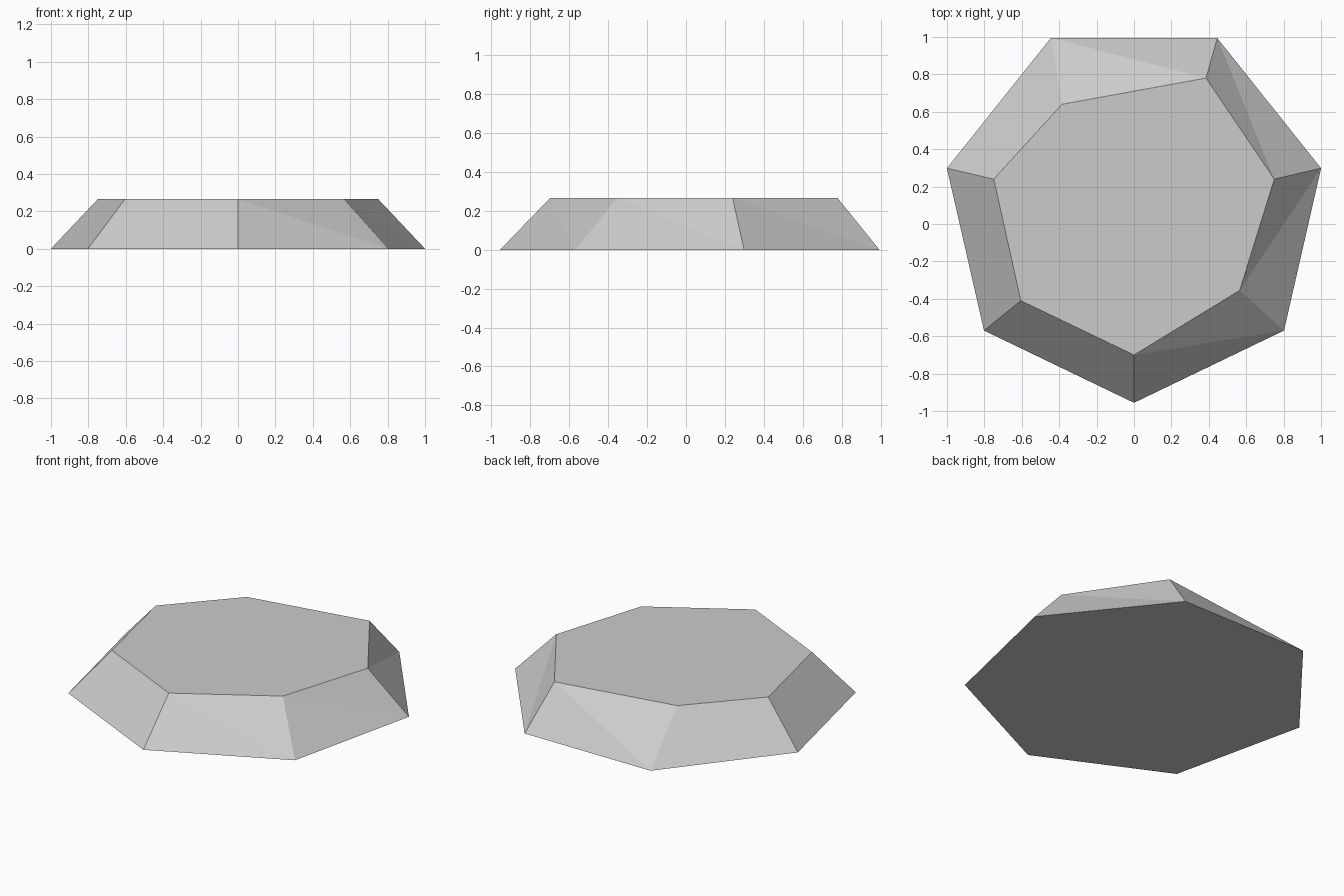
import bpy
import bmesh
from math import sin, cos, tau

cube = bpy.data.objects.get("Cube")
if cube:
    bpy.data.objects.remove(cube, do_unlink=True)

# Stone colour
stone = bpy.data.materials.new("light_grey_stone")
stone.use_nodes = True
grey = (0.6, 0.6, 0.6, 1)
stone.diffuse_color = grey
stone.node_tree.nodes["Principled BSDF"].inputs["Base Color"].default_value = grey

SIDES, RADIUS, CENTRE_Y, HEIGHT = 7, 1.026, 0.07, 0.265

# Irregular top outline, counter-clockwise from the front corner
top_outline = [(0, -0.70), (0.565, -0.355), (0.75, 0.24), (0.385, 0.78),
               (-0.385, 0.64), (-0.75, 0.24), (-0.605, -0.41)]

bm = bmesh.new()
# Regular seven-sided base
base = [bm.verts.new((RADIUS * sin(tau * i / SIDES),
                      CENTRE_Y - RADIUS * cos(tau * i / SIDES), 0))
        for i in range(SIDES)]
top = [bm.verts.new((x, y, HEIGHT)) for x, y in top_outline]
bm.faces.new(top)
bm.faces.new(base[::-1])

# Chipped sloping sides, each folded along a diagonal
for i in range(SIDES):
    j = (i + 1) % SIDES
    bm.faces.new((base[i], base[j], top[i]))
    bm.faces.new((base[j], top[j], top[i]))

mesh = bpy.data.meshes.new("flat_stone")
bm.to_mesh(mesh)
bm.free()
mesh.materials.append(stone)
flat_stone = bpy.data.objects.new("flat_stone", mesh)
bpy.context.collection.objects.link(flat_stone)
